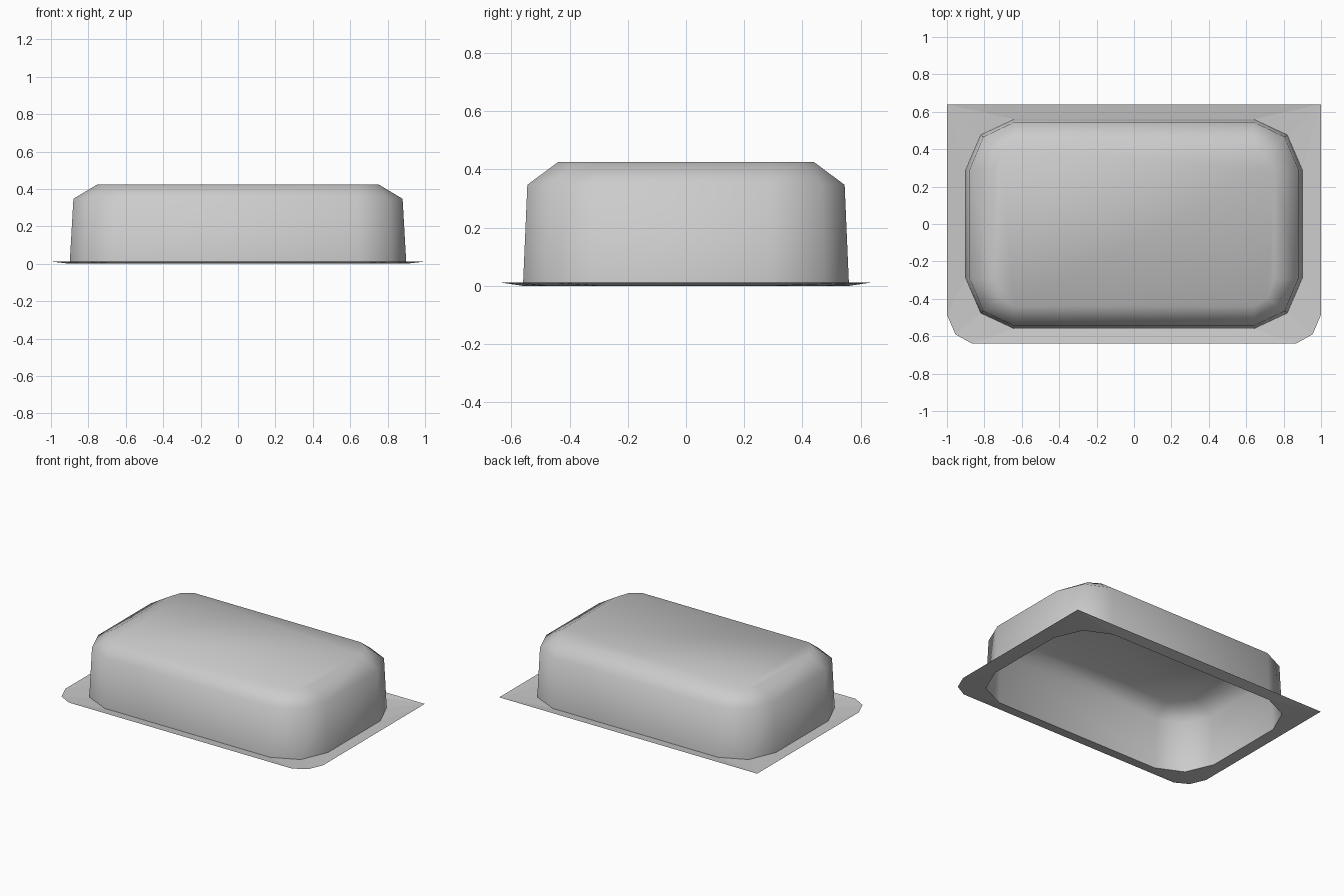
import bpy, bmesh, math

cube = bpy.data.objects.get("Cube")
if cube:
    bpy.data.objects.remove(cube, do_unlink=True)

plastic = bpy.data.materials.new("grey plastic")
plastic.use_nodes = True
grey = (0.6, 0.6, 0.6, 1)
plastic.diffuse_color = grey
plastic.node_tree.nodes["Principled BSDF"].inputs["Base Color"].default_value = grey


def corners(front, back):
    """Closed counter-clockwise outline from the right-hand front and back corner points."""
    right = front + back
    left = [(-x, y) for x, y in reversed(right)]
    return right + left


def ring(hx, hy, dx, dy):
    """Rectangle outline with three-point rounded corners: half sizes and corner sizes."""
    back = [(hx, hy - dy), (hx - dx * 0.31, hy - dy * 0.31), (hx - dx, hy)]
    front = [(x, -y) for x, y in reversed(back)]
    return corners(front, back)


def loft(name, levels, cap):
    """Skin a stack of (outline, height) loops; repeated points become one vertex."""
    bm = bmesh.new()
    loops = []
    for outline, z in levels:
        made = {}
        for p in outline:
            if p not in made:
                made[p] = bm.verts.new((*p, z))
        loops.append([made[p] for p in outline])
    for low, high in zip(loops, loops[1:]):
        for i in range(len(low)):
            j = (i + 1) % len(low)
            quad = [low[i], low[j], high[j], high[i]]
            bm.faces.new(list(dict.fromkeys(quad)))
    if cap:
        bm.faces.new(loops[-1])
    mesh = bpy.data.meshes.new(name)
    bm.to_mesh(mesh)
    bm.free()
    mesh.materials.append(plastic)
    obj = bpy.data.objects.new(name, mesh)
    bpy.context.collection.objects.link(obj)
    return obj


base = ring(0.90, 0.56, 0.26, 0.27)

# Hollow tray: drafted walls, sloped shoulder and flat top
tray = loft("tray", [(base, 0), (ring(0.88, 0.545, 0.24, 0.255), 0.347),
                     (ring(0.75, 0.44, 0.11, 0.15), 0.425)], True)
bpy.context.view_layer.objects.active = tray
tray.select_set(True)
bpy.ops.object.shade_smooth_by_angle(angle=math.radians(70))

# Thin rim sheet: clipped front corners, square back corners, edge lifted slightly
rim = corners([(0.865, -0.64), (0.955, -0.59), (1.0, -0.485)], [(1.0, 0.64)] * 3)
loft("rim", [(rim, 0.012), (base, 0)], False)
